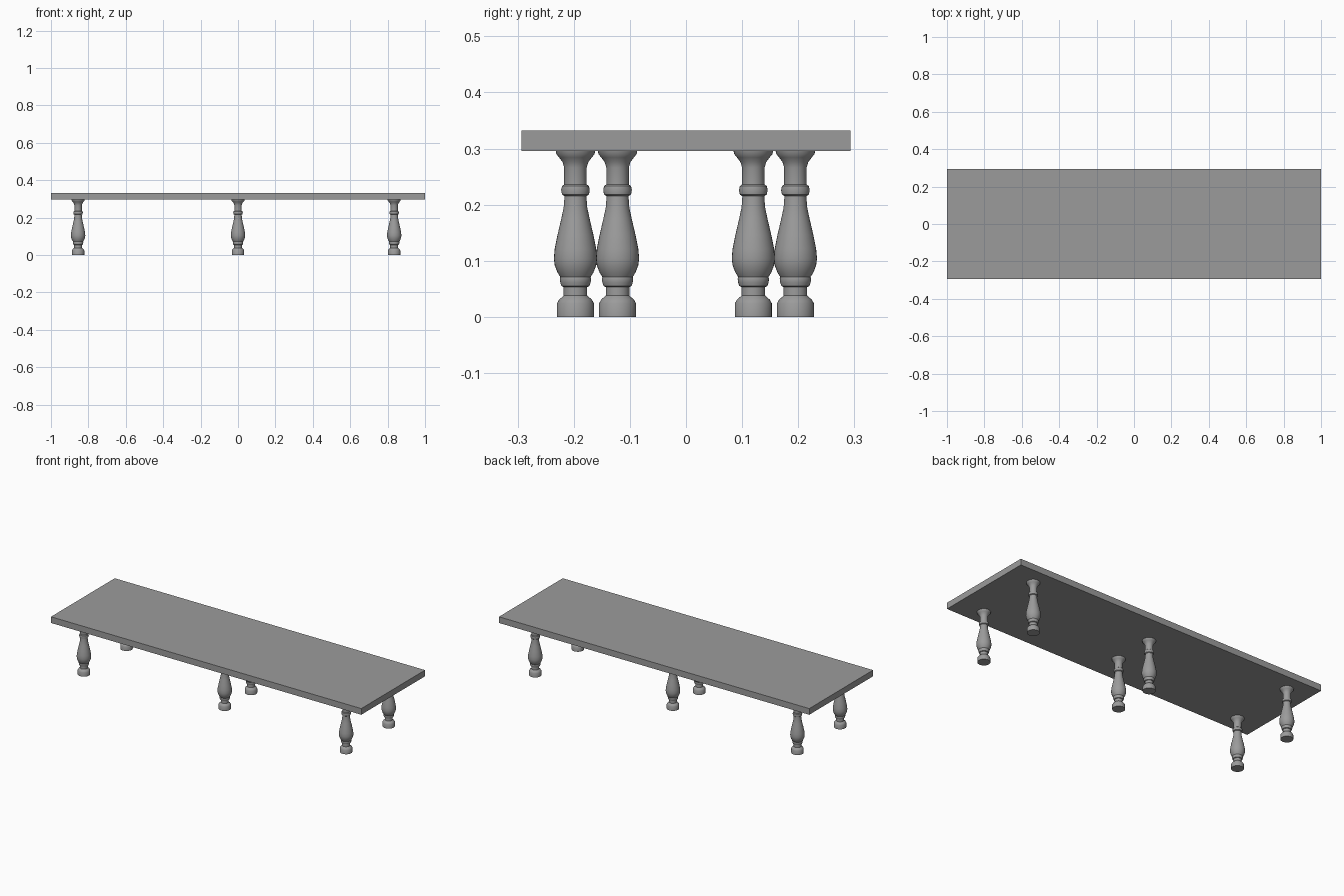
import bpy
import bmesh
from math import radians
from mathutils import Matrix, Vector

cube = bpy.data.objects.get("Cube")
if cube:
    bpy.data.objects.remove(cube, do_unlink=True)

stone = bpy.data.materials.new("grey stone")
stone.use_nodes = True
GREY = (0.33, 0.33, 0.33, 1)
stone.diffuse_color = GREY
stone.node_tree.nodes["Principled BSDF"].inputs["Base Color"].default_value = GREY


def add_object(name, bm, location):
    mesh = bpy.data.meshes.new(name)
    bm.to_mesh(mesh)
    bm.free()
    mesh.materials.append(stone)
    obj = bpy.data.objects.new(name, mesh)
    obj.location = location
    bpy.context.collection.objects.link(obj)
    return obj


# Flat rectangular top
bm = bmesh.new()
bmesh.ops.create_cube(bm, size=1, matrix=Matrix.Diagonal((2, 0.587, 0.036, 1)))
add_object("table_top", bm, (0, 0, 0.314))

# Turned leg outline: radius, height
PROFILE = [
    (0, 0), (0.033, 0), (0.033, 0.024), (0.029, 0.031), (0.023, 0.036),
    (0.021, 0.038), (0.021, 0.053), (0.025, 0.055), (0.027, 0.061),
    (0.028, 0.068), (0.027, 0.071), (0.032, 0.079), (0.037, 0.092),
    (0.0385, 0.104), (0.037, 0.121), (0.032, 0.146), (0.025, 0.176),
    (0.021, 0.195), (0.0195, 0.215), (0.024, 0.218), (0.0255, 0.226),
    (0.024, 0.233), (0.020, 0.236), (0.020, 0.266), (0.023, 0.276),
    (0.029, 0.284), (0.034, 0.290), (0.0355, 0.297), (0, 0.297),
]


def turned_leg(name, x, y):
    bm = bmesh.new()
    verts = [bm.verts.new((r, 0, z)) for r, z in PROFILE]
    edges = [bm.edges.new(pair) for pair in zip(verts, verts[1:])]
    bmesh.ops.spin(bm, geom=verts + edges, cent=Vector(), axis=(0, 0, 1),
                   angle=radians(360), steps=32, use_duplicate=False)
    bmesh.ops.remove_doubles(bm, verts=bm.verts, dist=0.0002)
    bmesh.ops.recalc_face_normals(bm, faces=bm.faces)
    leg = add_object(name, bm, (x, y, 0))
    bpy.ops.object.select_all(action="DESELECT")
    leg.select_set(True)
    bpy.context.view_layer.objects.active = leg
    bpy.ops.object.shade_smooth_by_angle(angle=radians(35))


# Three pairs of legs, the middle pair set closer together
for place, x, spread in (("right", -0.855, 0.196), ("middle", 0, 0.121), ("left", 0.835, 0.196)):
    turned_leg(f"front_{place}_leg", x, -spread - 0.001)
    turned_leg(f"back_{place}_leg", x, spread - 0.001)
